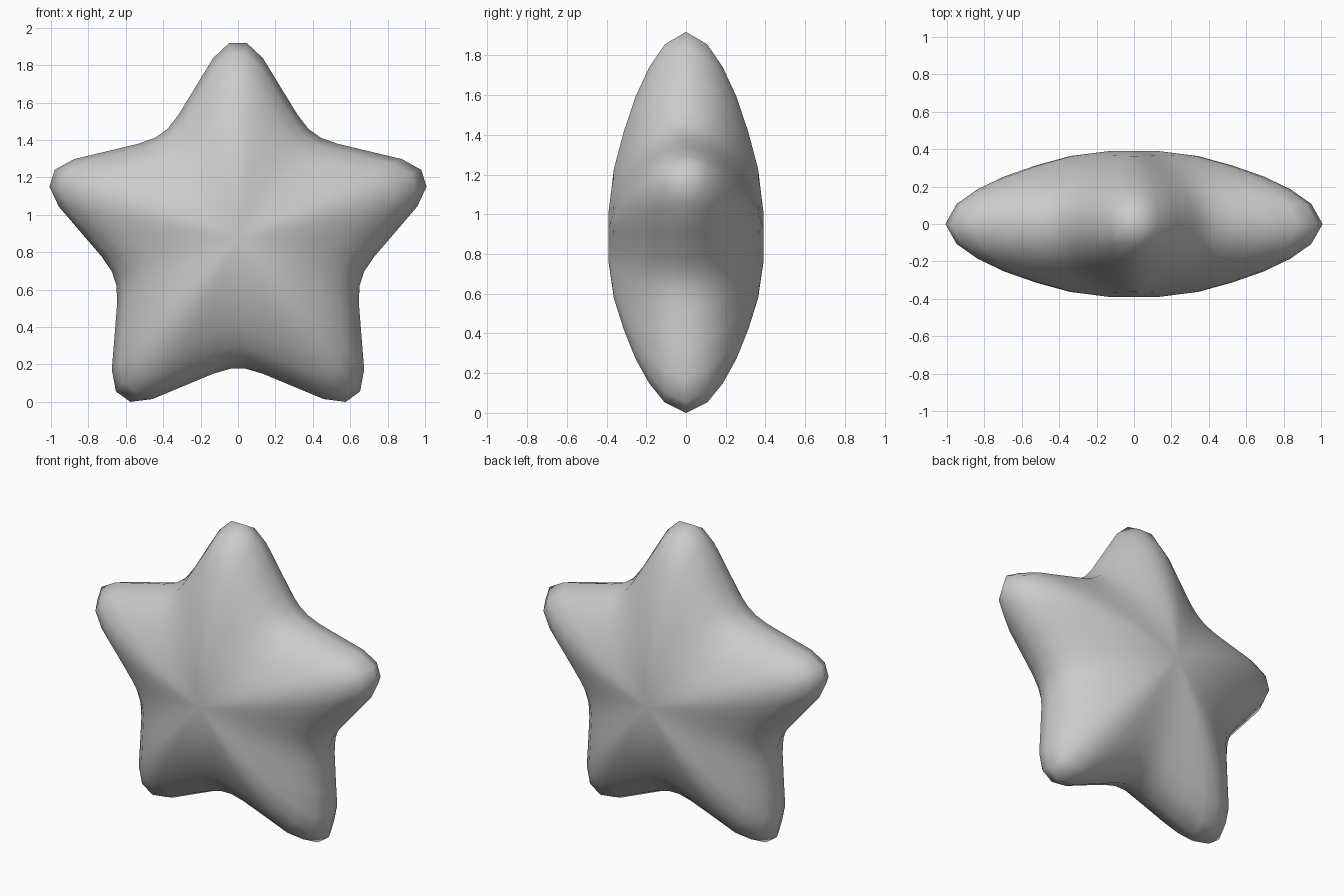
import bpy, bmesh, math

if "Cube" in bpy.data.objects:
    bpy.data.objects.remove(bpy.data.objects["Cube"])

CENTRE_Z = 0.86
DEPTH = 0.39

# Outline of half an arm: angle from the tip (degrees), radius
half_arm = [(2.6, 1.046), (7.9, 0.973), (15.5, 0.844), (25.6, 0.735), (32.7, 0.697)]
arm = [(-a, r) for a, r in reversed(half_arm)] + half_arm

# Puffed profile: fraction of radius, height on the arm ridge, height in the valley
profile = [(0.13, 1.0, 1.0), (0.34, 0.93, 0.94), (0.52, 0.80, 0.84),
           (0.69, 0.645, 0.70), (0.83, 0.47, 0.54), (0.94, 0.27, 0.33)]

outline = []
for k in range(5):
    for a, r in arm:
        t = math.radians(72 * k + a)
        blend = abs(a) / 36
        outline.append((r * math.sin(t), r * math.cos(t), blend))

bm = bmesh.new()


def ring(s, ridge, valley, side):
    return [bm.verts.new((x * s, side * DEPTH * (ridge + (valley - ridge) * b),
                          CENTRE_Z + z * s)) for x, z, b in outline]


# Front and back domes share the rim
rim = ring(1, 0, 0, 1)
n = len(rim)
for side in (-1, 1):
    rings = [ring(s, f, v, side) for s, f, v in profile] + [rim]
    hub = bm.verts.new((0, side * DEPTH, CENTRE_Z))
    for i in range(n):
        j = (i + 1) % n
        bm.faces.new((hub, rings[0][i], rings[0][j]))
        for inner, outer in zip(rings, rings[1:]):
            bm.faces.new((inner[i], outer[i], outer[j], inner[j]))

bmesh.ops.recalc_face_normals(bm, faces=bm.faces)
for f in bm.faces:
    f.smooth = True

# Stand the star on the ground
low = min(v.co.z for v in bm.verts)
bmesh.ops.translate(bm, verts=bm.verts, vec=(0, 0, -low))

mesh = bpy.data.meshes.new("puffy_star")
bm.to_mesh(mesh)
bm.free()
star = bpy.data.objects.new("puffy_star", mesh)
bpy.context.collection.objects.link(star)
